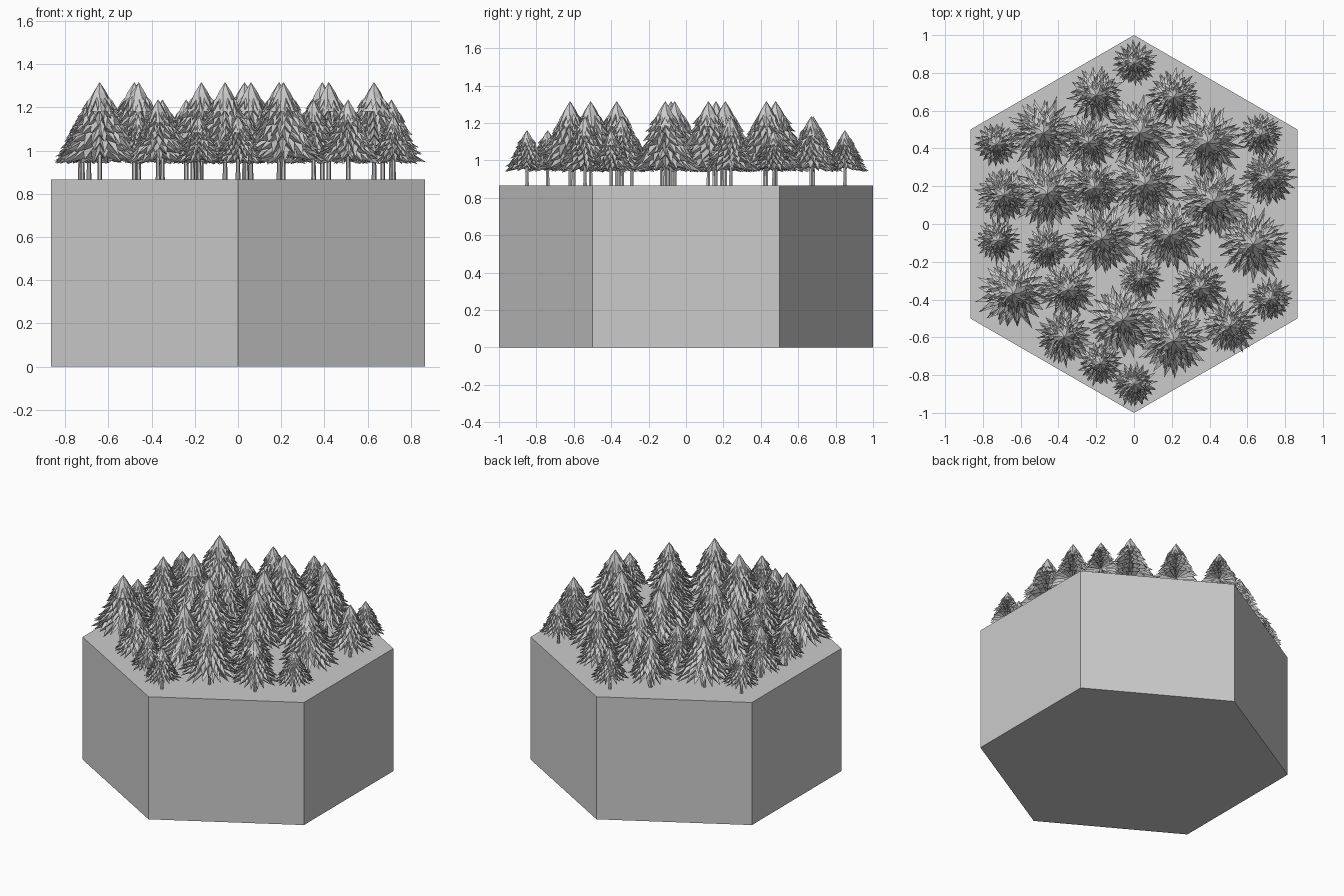
import bpy
import bmesh
import random
from math import cos, sin, pi

random.seed(4)

cube = bpy.data.objects.get("Cube")
if cube:
    bpy.data.objects.remove(cube, do_unlink=True)

GROUND = 0.867
TIERS = 7

grey = bpy.data.materials.new("light grey")
grey.use_nodes = True
grey.diffuse_color = (0.6, 0.6, 0.6, 1)
grey.node_tree.nodes["Principled BSDF"].inputs["Base Color"].default_value = (0.6, 0.6, 0.6, 1)


def make_object(name, bm):
    mesh = bpy.data.meshes.new(name)
    bm.to_mesh(mesh)
    bm.free()
    mesh.materials.append(grey)
    obj = bpy.data.objects.new(name, mesh)
    bpy.context.collection.objects.link(obj)
    return obj


def ring(bm, x, y, z, radius, count, turn=0.0):
    return [bm.verts.new((x + radius * cos(turn + 2 * pi * i / count),
                          y + radius * sin(turn + 2 * pi * i / count), z))
            for i in range(count)]


def bridge(bm, lower, upper):
    n = len(lower)
    for i in range(n):
        j = (i + 1) % n
        bm.faces.new((lower[i], lower[j], upper[j], upper[i]))


# Hexagonal base block, with corners at front and back
def build_base():
    bm = bmesh.new()
    low = ring(bm, 0, 0, 0, 1, 6, pi / 2)
    high = ring(bm, 0, 0, GROUND, 1, 6, pi / 2)
    bridge(bm, low, high)
    bm.faces.new(high)
    bm.faces.new(low[::-1])
    make_object("hexagon_base", bm)


# Smooth faceted cone at the tip of a tree
def add_crown(bm, x, y, top, radius, height, turn):
    tip = bm.verts.new((x, y, top))
    mid = ring(bm, x, y, top - 0.13 * height, radius * 0.16, 7, turn)
    low = ring(bm, x, y, top - 0.36 * height, radius * 0.38, 7, turn + 0.2)
    bridge(bm, low, mid)
    for i in range(7):
        bm.faces.new((mid[i], mid[(i + 1) % 7], tip))
    bm.faces.new(low[::-1])


# One skirt of drooping needles: a star-shaped rim with a shallow underside
def add_skirt(bm, x, y, z, radius, drop, spikes, turn):
    top = bm.verts.new((x, y, z + drop * 1.5))
    under = bm.verts.new((x, y, z + drop * 0.55))
    rim = []
    for i in range(spikes * 2):
        a = turn + pi * i / spikes
        if i % 2:
            r, h = radius * random.uniform(0.58, 0.7), z + drop * 0.75
        else:
            r, h = radius * random.uniform(0.86, 1.06), z + drop * random.uniform(-0.1, 0.3)
            a += random.uniform(-0.06, 0.06)
        rim.append(bm.verts.new((x + r * cos(a), y + r * sin(a), h)))
    for i, v in enumerate(rim):
        w = rim[(i + 1) % len(rim)]
        bm.faces.new((v, w, top))
        bm.faces.new((w, v, under))


def build_tree(name, x, y, radius, height):
    top = GROUND + height
    bottom = GROUND + 0.075
    leaf = top - bottom
    bm = bmesh.new()
    low = ring(bm, x, y, GROUND, 0.011, 6)
    high = ring(bm, x, y, bottom + leaf * 0.4, 0.008, 6)
    bridge(bm, low, high)
    make_object(name + "_trunk", bm)

    bm = bmesh.new()
    turn = random.uniform(0, 2 * pi)
    add_crown(bm, x, y, top, radius, leaf, turn)
    for k in range(TIERS):
        t = k / (TIERS - 1)
        add_skirt(bm, x, y, bottom + leaf * 0.62 * t, radius * (1 - 0.57 * t),
                  leaf * 0.2, 20 - k, turn + k * 0.37)
    make_object(name + "_foliage", bm)


# Tree positions in hundredths, grouped by size
LARGE = [(-48, 48), (3, 48), (39, 43), (-46, 16), (6, 21), (42, 12), (-17, -8),
         (19, -6), (63, -11), (-64, -37), (-6, -51), (21, -62)]
MEDIUM = [(-20, 68), (21, 67), (-24, 43), (71, 24), (-69, 15), (-21, 19),
          (-35, -35), (35, -34), (-37, -60), (51, -54)]
SMALL = [(0, 85), (-73, 42), (67, 47), (-72, -9), (-46, -13), (4, -29),
         (72, -40), (-18, -74), (0, -85)]

build_base()
for size, spots, radius, height in (("large", LARGE, 0.2, 0.45),
                                    ("medium", MEDIUM, 0.157, 0.37),
                                    ("small", SMALL, 0.125, 0.295)):
    for n, (px, py) in enumerate(spots):
        build_tree(f"{size}_tree_{n + 1}", px / 100, py / 100, radius, height)
